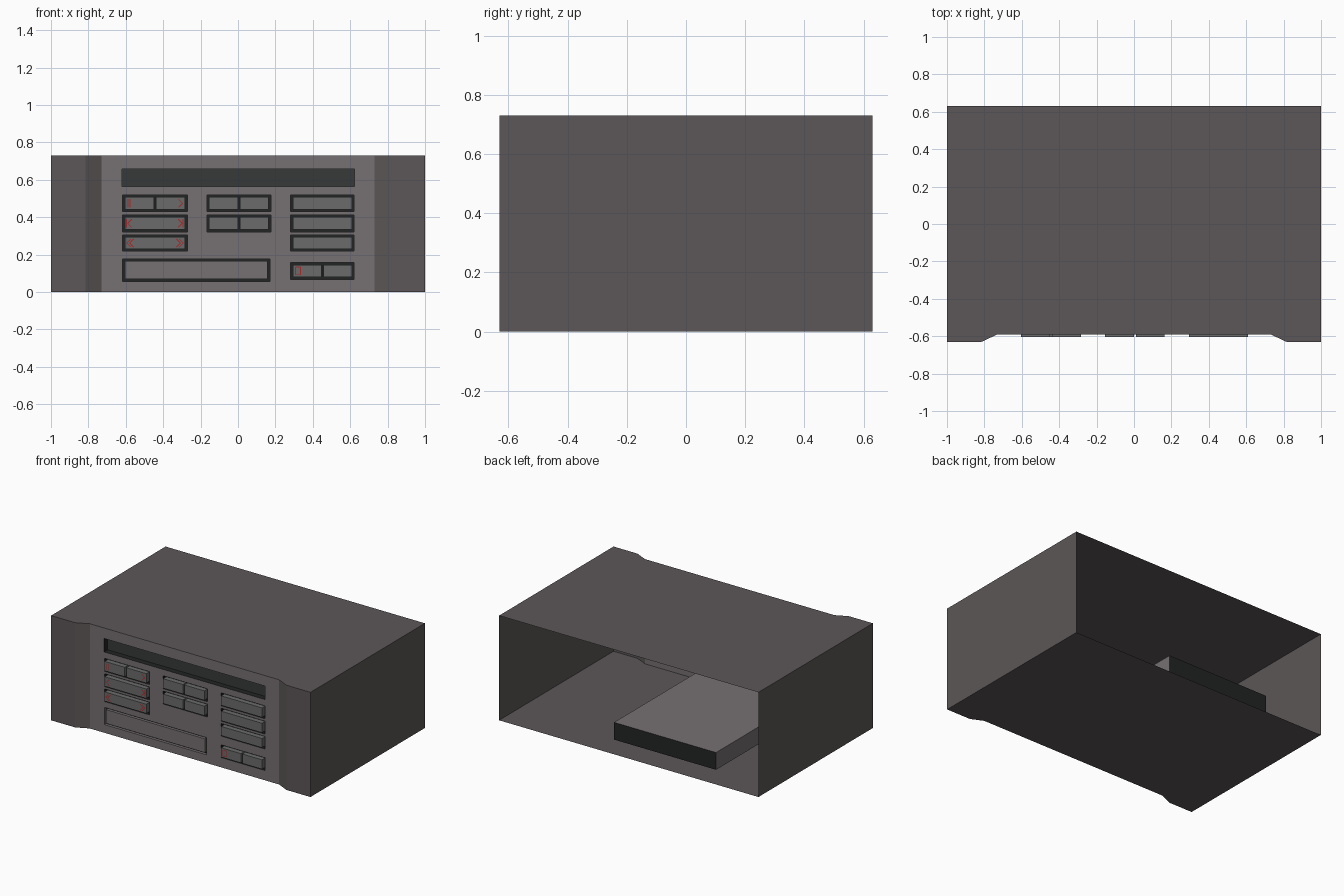
import bpy, bmesh
from mathutils import Vector

if "Cube" in bpy.data.objects:
    bpy.data.objects.remove(bpy.data.objects["Cube"])

FRONT, PANEL, BACK, H = -0.63, -0.59, 0.63, 0.73
PROUD = -0.605


def material(name, rgb):
    m = bpy.data.materials.new(name)
    m.diffuse_color = (*rgb, 1)
    m.use_nodes = True
    m.node_tree.nodes["Principled BSDF"].inputs["Base Color"].default_value = m.diffuse_color
    return m


BODY = material("body_grey", (0.108, 0.094, 0.096))
FACE = material("panel_grey", (0.18, 0.16, 0.165))
KEY = material("key_grey", (0.145, 0.148, 0.148))
DARK = material("recess_dark", (0.016, 0.017, 0.017))
GLASS = material("display_dark", (0.038, 0.041, 0.041))
RED = material("marking_red", (0.4, 0.02, 0.02))


def make(name, polys, mat):
    """Object from a list of polygons, each a list of 3D points."""
    bm = bmesh.new()
    for p in polys:
        bm.faces.new([bm.verts.new(v) for v in p])
    bmesh.ops.remove_doubles(bm, verts=bm.verts, dist=1e-5)
    me = bpy.data.meshes.new(name)
    bm.to_mesh(me)
    bm.free()
    me.materials.append(mat)
    ob = bpy.data.objects.new(name, me)
    bpy.context.collection.objects.link(ob)
    return ob


def rect(x0, x1, z0, z1, y):
    return [(x0, y, z0), (x1, y, z0), (x1, y, z1), (x0, y, z1)]


def walls(r, y0, y1):
    """Inward-facing walls of a rectangular opening."""
    f, b = rect(*r, y0), rect(*r, y1)
    return [[f[i], f[(i + 1) % 4], b[(i + 1) % 4], b[i]] for i in range(4)]


def pocket(name, r, depth_y, wall_mat, floor_mat):
    make(name + "_walls", walls(r, PANEL, depth_y), wall_mat)
    make(name + "_floor", [rect(*r, depth_y)], floor_mat)


def block(name, r, y0, y1, mat):
    polys = [rect(*r, y0), rect(*r, y1)[::-1]]
    polys += [w[::-1] for w in walls(r, y0, y1)]
    return make(name, polys, mat)


# Casing: open-backed sheet shell, front stepping in to the panel
plan = [(-1, BACK), (-1, FRONT), (-0.815, FRONT), (-0.73, PANEL),
        (0.73, PANEL), (0.815, FRONT), (1, FRONT), (1, BACK)]
shell = [[(x, y, H) for x, y in plan], [(x, y, 0) for x, y in plan[::-1]]]
for i, (a, b) in enumerate(zip(plan, plan[1:])):
    if i != 3:
        shell.append([(*a, 0), (*b, 0), (*b, H), (*a, H)])
make("casing", shell, BODY)

# Openings in the front panel
COLS = [(-0.617, -0.271), (-0.166, 0.176), (0.282, 0.621)]
ROWS = [(0.429, 0.519), (0.322, 0.412), (0.218, 0.306), (0.068, 0.157)]
# (column, row, x of split or None)
KEYS = [(0, 0, -0.444), (0, 1, None), (0, 2, None), (1, 0, 0.005), (1, 1, 0.005),
        (2, 0, None), (2, 1, None), (2, 2, None), (2, 3, 0.452)]
display = (-0.62, 0.623, 0.563, 0.657)
tray = (-0.617, 0.17, 0.057, 0.177)
key_holes = [(*COLS[c], *ROWS[r]) for c, r, _ in KEYS]
holes = key_holes + [display, tray]

# Front panel: grid of cells minus the openings
xs = sorted({-0.73, 0.73, *(v for h in holes for v in h[:2])})
zs = sorted({0, H, *(v for h in holes for v in h[2:])})
cells = []
for x0, x1 in zip(xs, xs[1:]):
    for z0, z1 in zip(zs, zs[1:]):
        cx, cz = (x0 + x1) / 2, (z0 + z1) / 2
        if not any(h[0] < cx < h[1] and h[2] < cz < h[3] for h in holes):
            cells.append(rect(x0, x1, z0, z1, PANEL))
panel = make("front_panel", cells, FACE)
bm = bmesh.new()
bm.from_mesh(panel.data)
bmesh.ops.dissolve_limit(bm, angle_limit=0.01, verts=bm.verts, edges=bm.edges)
bm.to_mesh(panel.data)
bm.free()

# Display window and deep tray bay
pocket("display", display, PANEL + 0.04, DARK, GLASS)
pocket("tray_bay", tray, 0.55, FACE, DARK)
G = 0.012


def inset(r, g=G):
    return (r[0] + g, r[1] - g, r[2] + g, r[3] - g)


make("tray_groove", [rect(*tray, PANEL + 0.02)], DARK)
block("tray_door", inset(tray), PANEL, PANEL + 0.02, FACE)

# Push keys, each in a dark recess, some split in two
for (c, r, split), hole in zip(KEYS, key_holes):
    tag = f"key_{c + 1}_{r + 1}"
    pocket(tag + "_recess", hole, PANEL + 0.02, DARK, DARK)
    x0, x1, z0, z1 = inset(hole)
    spans = [(x0, x1)] if split is None else [(x0, split - 0.006), (split + 0.006, x1)]
    for n, (a, b) in enumerate(spans):
        block(f"{tag}_{n + 1}", (a, b, z0, z1), PROUD, PANEL + 0.02, KEY)
    if split is not None:
        block(tag + "_divider", (split - 0.003, split + 0.003, z0, z1), PANEL, PANEL + 0.02, KEY)


def marking(name, paths, w=0.005):
    """Flat red strokes lying just proud of a key."""
    polys = []
    for path in paths:
        pts = [Vector((x, PROUD - 0.001, z)) for x, z in path]
        for a, b in zip(pts, pts[1:]):
            d = (b - a).normalized() * w / 2
            n = Vector((-d.z, 0, d.x))
            polys.append([a - n, b - n, b + n, a + n])
    make(name, polys, RED)


def mirrored(paths, axis=-0.444):
    return [[(2 * axis - x, z) for x, z in p[::-1]] for p in paths]


def chevron(x, z, s=0.022):
    return [(x + s, z + s), (x, z), (x + s, z - s)]


def bar(x, z, s=0.022):
    return [(x, z - s), (x, z + s)]


mid = [(a + b) / 2 for a, b in ROWS]
marking("pause_marking", [bar(-0.587, mid[0]), bar(-0.577, mid[0])])
marking("play_marking", mirrored([chevron(-0.592, mid[0])]))
skip = [bar(-0.595, mid[1]), chevron(-0.59, mid[1])]
wind = [chevron(-0.595, mid[2]), chevron(-0.58, mid[2])]
for name, paths in (("skip", skip), ("wind", wind)):
    marking(name + "_back_marking", paths)
    marking(name + "_forward_marking", mirrored(paths))
l, r, b, t = 0.307, 0.335, 0.092, 0.133
marking("eject_marking", [[(l, b), (r, b), (r, t), (l, t), (l, b)]])
